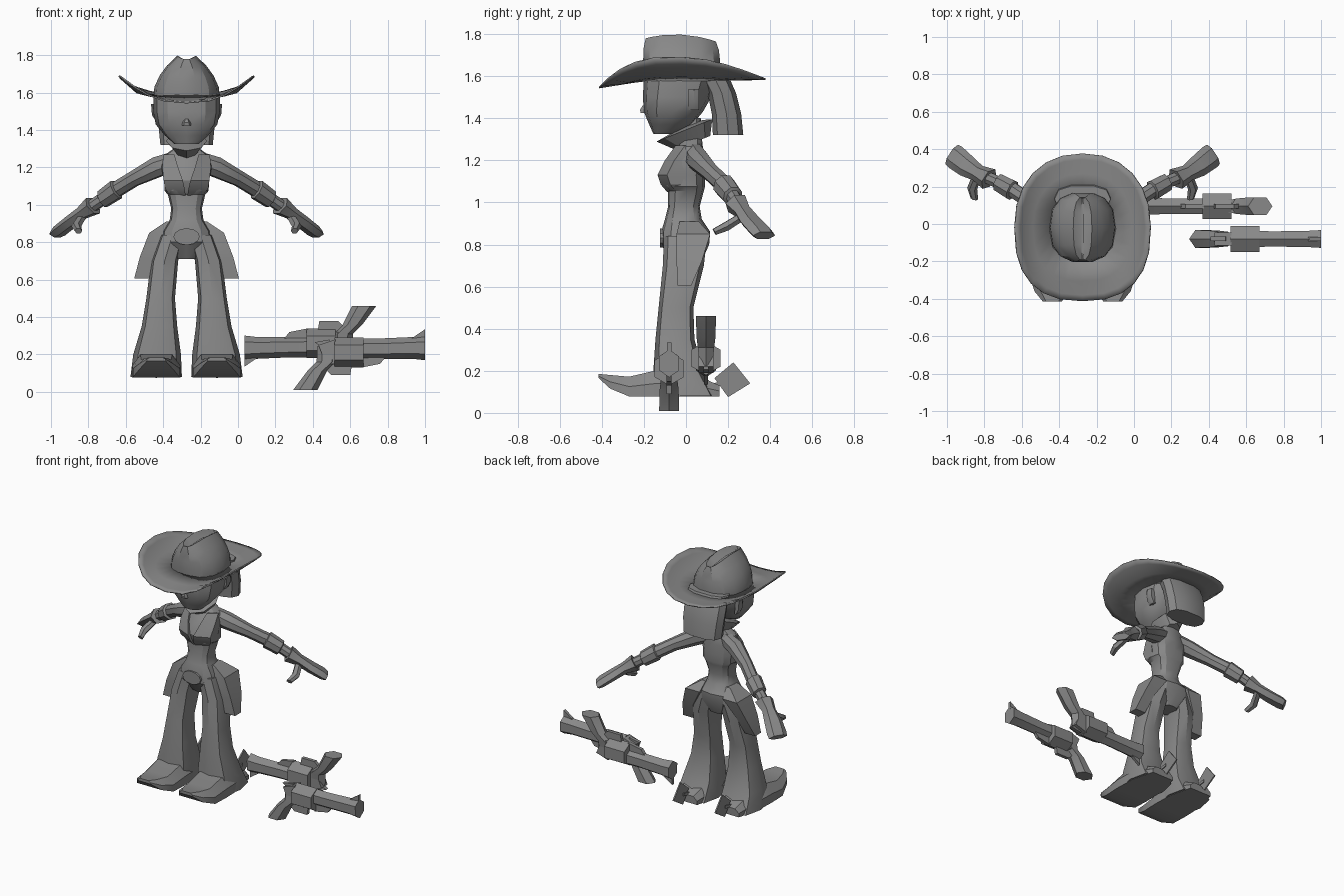
import bpy, bmesh, math
from mathutils import Vector

if "Cube" in bpy.data.objects:
    bpy.data.objects.remove(bpy.data.objects["Cube"])

CX = -0.275  # centre line of the figure
gray = bpy.data.materials.new("plain gray")
gray.use_nodes = True
gray.diffuse_color = (0.25, 0.25, 0.25, 1)
gray.node_tree.nodes["Principled BSDF"].inputs["Base Color"].default_value = (0.25, 0.25, 0.25, 1)


def loft(name, rings, caps=True):
    """Skin a list of equal-length point rings."""
    bm = bmesh.new()
    rows = [[bm.verts.new(p) for p in r] for r in rings]
    n = len(rows[0])
    for a, b in zip(rows, rows[1:]):
        for i in range(n):
            j = (i + 1) % n
            bm.faces.new((a[i], a[j], b[j], b[i]))
    if caps:
        bm.faces.new(rows[0])
        bm.faces.new(rows[-1])
    bmesh.ops.recalc_face_normals(bm, faces=bm.faces)
    me = bpy.data.meshes.new(name)
    bm.to_mesh(me)
    bm.free()
    me.materials.append(gray)
    ob = bpy.data.objects.new(name, me)
    bpy.context.collection.objects.link(ob)
    bpy.ops.object.select_all(action="DESELECT")
    ob.select_set(True)
    bpy.context.view_layer.objects.active = ob
    bpy.ops.object.shade_smooth_by_angle(angle=math.radians(30))
    return ob


def power(v, p):
    return math.copysign(abs(v) ** p, v)


def ring(z, x0, x1, y0, y1, n=10, p=0.75, slope=0.0, sag=0.0):
    """Rounded horizontal section between two x and two y limits."""
    pts = []
    for i in range(n):
        a = math.tau * i / n
        x = (x0 + x1) / 2 + (x1 - x0) / 2 * power(math.cos(a), p)
        y = (y0 + y1) / 2 + (y1 - y0) / 2 * power(math.sin(a), p)
        pts.append(Vector((x, y, z + slope * y - sag * (y + .05) ** 2)))
    return pts


def stack(name, rows, n=10, p=0.75):
    """Sections centred on the figure: height, half width, front, back, sag."""
    return loft(name, [ring(r[0], CX - r[1], CX + r[1], r[2], r[3], n, p, 0, sum(r[4:]))
                       for r in rows])


def tube(name, rows, n=6, phase=0.0, place=lambda v: v):
    """Tube along a path: x, y, z, horizontal radius, other radius."""
    pts = [Vector(r[:3]) for r in rows]
    axis = (pts[-1] - pts[0]).normalized()
    side = axis.cross(Vector((0, 0, 1))).normalized()
    up = side.cross(axis)
    angles = [phase + math.tau * i / n for i in range(n)]
    return loft(name, [[place(c + side * r[3] * math.cos(a) + up * r[4] * math.sin(a))
                        for a in angles] for c, r in zip(pts, rows)])


def plate(name, outline, y0, y1, place=lambda v: v):
    """Extrude an xz outline along y."""
    return loft(name, [[place(Vector((x, y, z))) for x, z in outline] for y in (y0, y1)])


# Body
stack("torso", [(.71, .06, -.06, .07), (.8, .14, -.118, .11), (.86, .13, -.118, .115),
                (.92, .09, -.1, .075), (.98, .082, -.085, .065), (1.055, .1, -.085, .085),
                (1.075, .118, -.1, .09), (1.13, .12, -.115, .09), (1.2, .135, -.09, .09),
                (1.265, .12, -.04, .08), (1.31, .055, -.02, .075), (1.4, .05, -.03, .07)], 12)
stack("head", [(1.325, .065, -.155, -.06), (1.37, .115, -.175, .03), (1.43, .165, -.2, .08),
               (1.5, .178, -.205, .12), (1.59, .178, -.2, .15)], 12, 0.8)
stack("nose", [(1.425, .025, -.218, -.18), (1.44, .022, -.22, -.18), (1.46, .01, -.208, -.18)], 6)
stack("hair", [(1.32, .14, .125, .275), (1.42, .15, .12, .265), (1.52, .155, .1, .24),
               (1.6, .15, .06, .205)], 10, 0.75)

# Neck scarf, tilted down to the front
loft("scarf", [ring(1.27, CX - .06, CX + .06, -.05, .115, 8, 1, .4),
               ring(1.345, CX - .11, CX + .11, -.14, .125, 8, 1, .4),
               ring(1.36, CX - .05, CX + .05, -.05, .08, 8, 1, .4)])

# Hat brim, curled up at the sides and squared at the front
brim = []
for t, lift in ((0, 0), (.5, .22), (.85, .75), (1, 1)):
    row = []
    for i in range(24):
        c, s = math.cos(math.tau * i / 24), math.sin(math.tau * i / 24)
        p = .8 if s < 0 else .9
        rx, ry, yc = .17 + .19 * t, .18 + .215 * t, -.018
        z = 1.585 + t * (-.015 + .02 * s) + lift * .122 * c * c * (1 - .35 * s)
        row.append(Vector((CX + rx * power(c, p), yc + ry * power(s, p), z)))
    brim.append(row)
hat_brim = loft("hat_brim", brim, caps=False)
solid = hat_brim.modifiers.new("thickness", "SOLIDIFY")
solid.thickness = 0.008

# Hat crown with a lengthwise crease
stack("hat_crown", [(1.588, .176, -.205, .17), (1.63, .172, -.207, .17), (1.69, .145, -.207, .165, .3),
                    (1.745, .105, -.205, .16, .5), (1.798, .05, -.195, .145, .9),
                    (1.775, .006, -.19, .14, .9)], 14, 0.8)

# Belt buckle
buckle = [(CX + .07 * math.cos(a), .83 + .045 * math.sin(a))
          for a in (math.tau * i / 12 for i in range(12))]
plate("belt_buckle", buckle, -.123, -.1)

# Paired parts
for side, s in (("left", 1), ("right", -1)):
    def put(v, s=s):
        return Vector((CX + s * v.x, v.y, v.z))

    def pair(name, rings):
        return loft(side + "_" + name, [[put(v) for v in r] for r in rings])

    # Open vest front, pointed at the bottom
    pair("vest", [[Vector(q) for q in ((a, f, z), (b, f + .045, z), (b, .0, z), (a, .0, z))]
                  for z, a, b, f in ((1.05, .005, .085, -.09), (1.085, .01, .115, -.12),
                                     (1.13, .02, .122, -.135), (1.2, .045, .13, -.1),
                                     (1.27, .065, .125, -.05))])

    # Flared trouser leg
    pair("leg", [ring(z, a, b, f, k, 8, .65) for z, a, b, f, k in (
        (.84, .01, .14, -.105, .1), (.7, .045, .19, -.11, .085), (.5, .062, .215, -.13, .035),
        (.35, .05, .24, -.145, .04), (.2, .03, .285, -.155, .08), (.08, .025, .3, -.165, .15))])

    # Boot with upturned toe
    pair("boot", [[Vector((.162 + w * k, y, z)) for k, z in
                   ((-1, lo), (1, lo), (1, (lo + hi) / 2), (.65, hi), (-.65, hi), (-1, (lo + hi) / 2))]
                  for y, lo, hi, w in ((-.415, .165, .185, .05), (-.36, .115, .18, .095),
                                       (-.27, .078, .172, .125), (-.15, .078, .2, .13),
                                       (0, .078, .2, .125), (.16, .078, .13, .085))])

    # Spur: strap and square plate
    pair("spur_strap", [[Vector((x, y, z)) for y, z in ((.1, .115), (.2, .135), (.2, .155), (.1, .135))]
                        for x in (.152, .173)])
    pair("spur_plate", [[Vector((x, y, z)) for y, z in
                         ((.225, .24), (.305, .14), (.2, .075), (.135, .165))] for x in (.158, .167)])

    # Holster
    pair("holster", [[Vector(q) for q in ((a, f, z), (b, f, z), (b, k, z), (a, k, z))]
                     for z, a, b, f, k in ((.91, .08, .11, -.03, .06), (.85, .09, .2, -.045, .115),
                                           (.72, .17, .25, -.045, .075), (.605, .2, .28, -.04, .025))])

    # Ear
    pair("ear", [ring(z, .14, .16 + w, .01, .065, 6) for z, w in
                 ((1.44, .0), (1.48, .025), (1.54, .03))])

    # Arm with rolled sleeve, and glove
    tube(side + "_arm", [(.06, .035, 1.235, .045, .055), (.15, .055, 1.205, .056, .058),
                         (.28, .12, 1.14, .042, .044), (.37, .18, 1.085, .042, .044),
                         (.375, .18, 1.082, .056, .056), (.45, .222, 1.03, .05, .05),
                         (.455, .224, 1.027, .035, .035), (.56, .27, .955, .034, .034)],
         8, math.pi / 8, put)
    tube(side + "_glove", [(.5, .24, .995, .062, .055), (.56, .272, .955, .046, .036),
                           (.62, .31, .908, .06, .034), (.68, .357, .86, .066, .032),
                           (.7, .372, .843, .062, .024)], 6, 0, put)
    tube(side + "_thumb", [(.56, .27, .935, .025, .022), (.59, .19, .885, .027, .024),
                           (.578, .135, .86, .02, .018)], 6, 0, put)

# Revolvers: the second is turned half round about y
GY = -.08
turns = (("front", lambda v: v), ("back", lambda v: Vector((1.035 - v.x, v.y + .175, .47 - v.z))))
for label, turn in turns:
    name = label + "_revolver_"
    h = math.pi / 6
    tube(name + "barrel", [(.6, GY, .23, .05, .057), (.75, GY, .23, .047, .055),
                           (.93, GY, .235, .05, .058), (1, GY, .235, .055, .066)], 6, h, turn)
    tube(name + "cylinder", [(.515, GY, .21, .08, .08), (.67, GY, .21, .08, .08)], 6, h, turn)
    plate(name + "frame", [(.43, .25), (.52, .28), (.53, .15), (.47, .15)], GY - .035, GY + .035, turn)
    loft(name + "grip", [[turn(v) for v in ring(z + .5 * GY, a, b, GY - w, GY + w, 6, 1)]
                         for z, a, b, w in ((.05, .295, .425, .055), (.15, .37, .475, .052),
                                            (.2, .42, .53, .045), (.285, .425, .54, .035))])
    plate(name + "hammer", [(.41, .265), (.44, .245), (.5, .24), (.49, .28)], GY - .012, GY + .012, turn)
    plate(name + "trigger_guard", [(.47, .12), (.5, .09), (.6, .09), (.61, .15), (.5, .15)],
          GY - .012, GY + .012, turn)
    plate(name + "ejector", [(.66, .13), (.76, .15), (.8, .2), (.66, .2)], GY - .012, GY + .012, turn)
    plate(name + "sight", [(.92, .28), (1, .28), (1, .335)], GY - .01, GY + .01, turn)
